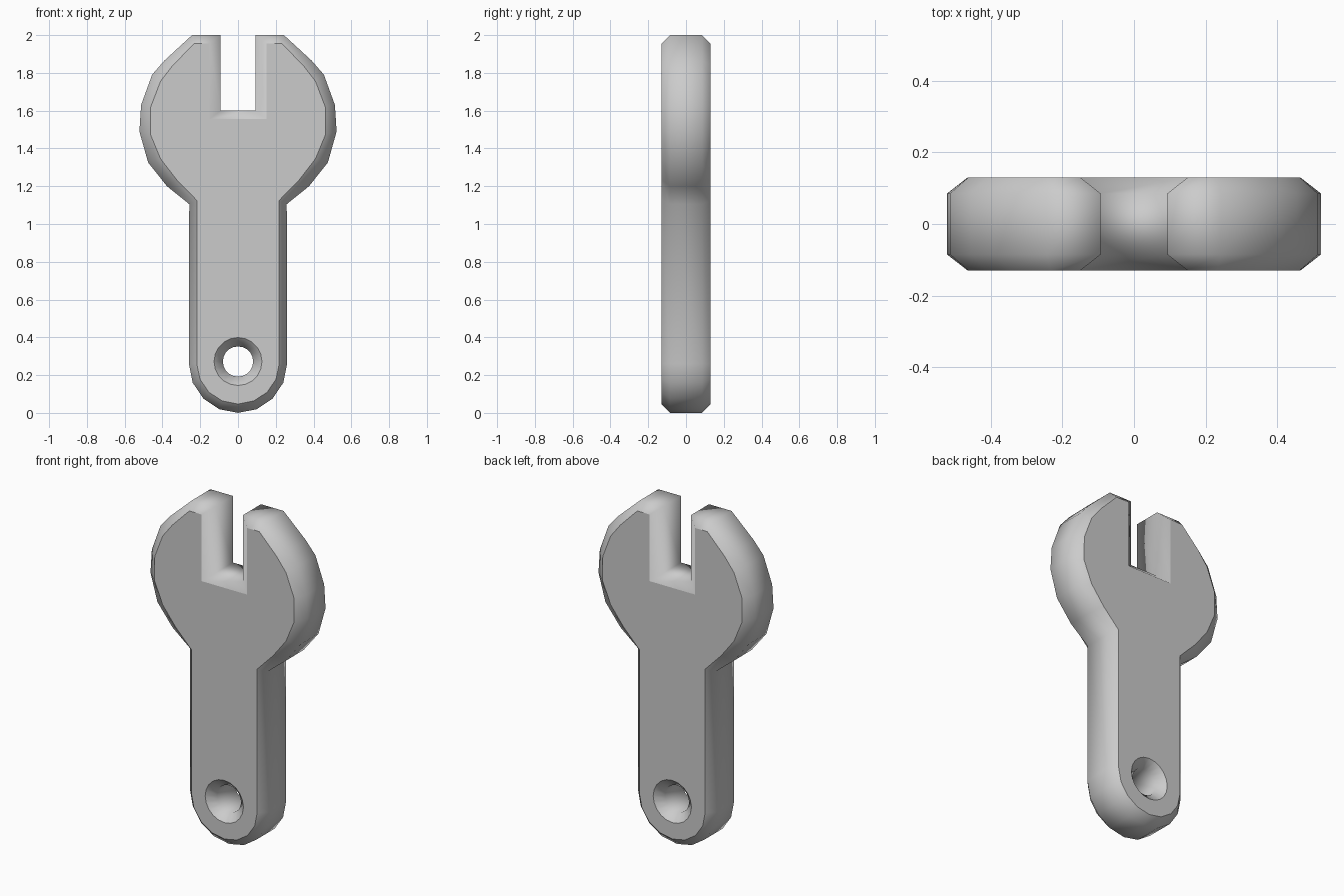
import bpy, bmesh
from math import sin, cos, pi

if "Cube" in bpy.data.objects:
    bpy.data.objects.remove(bpy.data.objects["Cube"])

DEPTH, RIM = 0.13, 0.085      # half thickness at the flat face / at the side wall
ROUND_Z = 0.26                # centre height of the rounded handle end

# Right half, slot to handle: (side wall x, z, flat face x, z)
half = [
    (0.093, 1.60, 0.15, 1.555),
    (0.093, 2.00, 0.15, 1.955),
    (0.243, 2.00, 0.232, 1.955),
    (0.39, 1.865, 0.345, 1.84),
    (0.455, 1.79, 0.41, 1.756),
    (0.513, 1.63, 0.462, 1.62),
    (0.522, 1.49, 0.464, 1.475),
    (0.476, 1.326, 0.41, 1.345),
    (0.376, 1.20, 0.325, 1.235),
    (0.258, 1.105, 0.218, 1.125),
]
# Rounded handle end, down to the lowest point
for i in range(5):
    a = i * pi / 8
    half.append((0.26 * cos(a), ROUND_Z - 0.26 * sin(a),
                 0.218 * cos(a), ROUND_Z - 0.213 * sin(a)))
outline = half + [(-a, b, -c, d) for a, b, c, d in reversed(half[:-1])]

# Hanging hole with chamfered rims
hole = []
for i in range(20):
    a = 2 * pi * i / 20
    hole.append((0.08 * cos(a), 0.272 + 0.08 * sin(a),
                 0.127 * cos(a), 0.272 + 0.127 * sin(a)))

bm = bmesh.new()


def wall(points):
    """Chamfered band through the thickness; returns its front and back edge loops."""
    rings = []
    for y, k in ((-DEPTH, 2), (-RIM, 0), (RIM, 0), (DEPTH, 2)):
        rings.append([bm.verts.new((p[k], y, p[k + 1])) for p in points])
    n = len(points)
    for r, s in zip(rings, rings[1:]):
        for i in range(n):
            j = (i + 1) % n
            bm.faces.new((r[i], r[j], s[j], s[i])).smooth = True
    return [[bm.edges.get((r[i], r[(i + 1) % n])) for i in range(n)]
            for r in (rings[0], rings[-1])]


outer, inner = wall(outline), wall(hole)

# Flat front and back faces around the hole
for a, b in zip(outer, inner):
    bmesh.ops.triangle_fill(bm, edges=a + b, use_beauty=True)
    for e in a + b:
        e.smooth = False
bmesh.ops.recalc_face_normals(bm, faces=bm.faces[:])

mesh = bpy.data.meshes.new("wrench")
bm.to_mesh(mesh)
bm.free()
bpy.context.collection.objects.link(bpy.data.objects.new("wrench", mesh))
